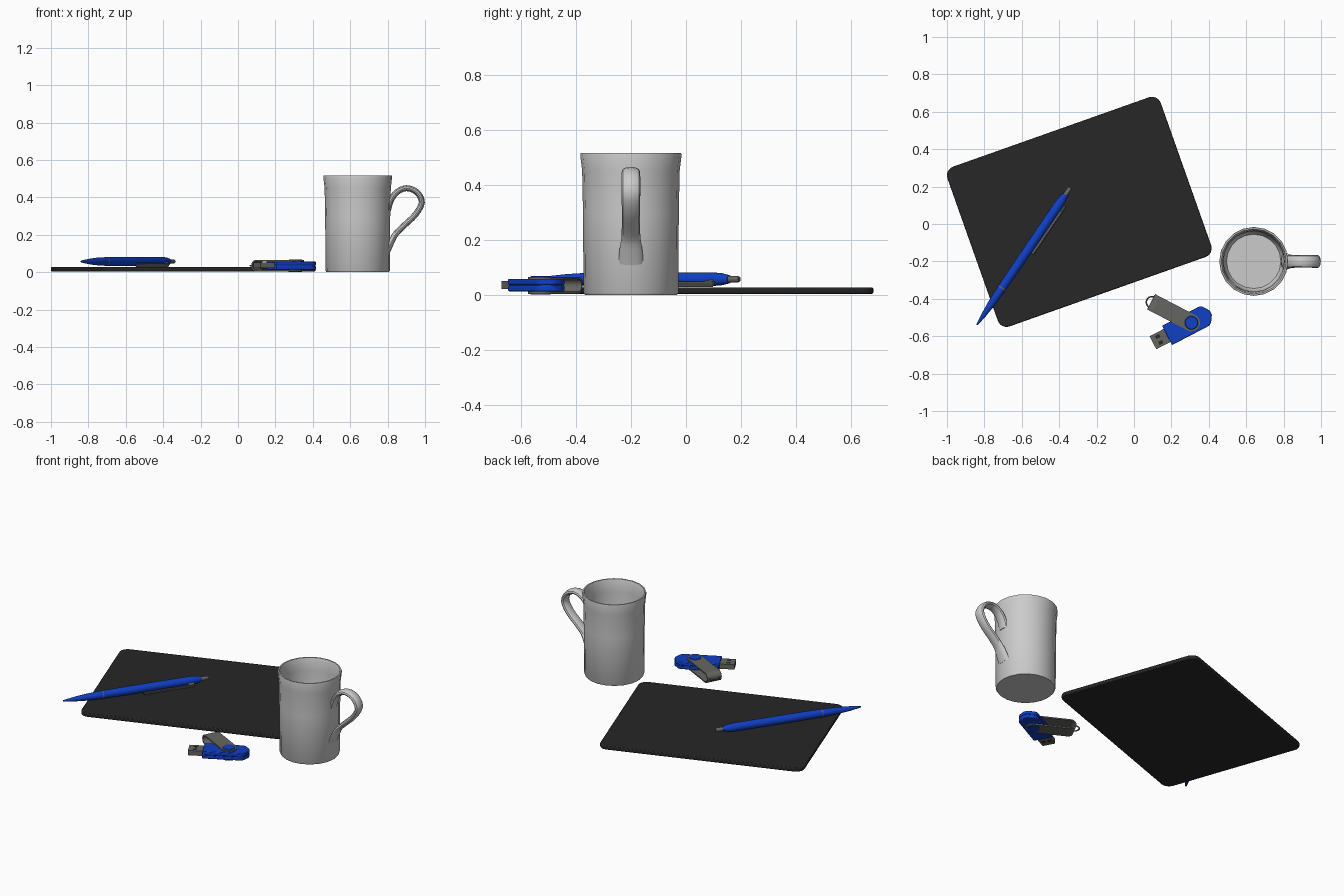
import bpy, bmesh, math
from mathutils import Matrix, Vector

if "Cube" in bpy.data.objects:
    bpy.data.objects.remove(bpy.data.objects["Cube"])


def material(name, rgb):
    m = bpy.data.materials.new(name)
    m.diffuse_color = (*rgb, 1)
    m.use_nodes = True
    m.node_tree.nodes["Principled BSDF"].inputs["Base Color"].default_value = m.diffuse_color
    return m


BLUE = material("blue", (0.005, 0.05, 0.55))
BLACK = material("black", (0.02, 0.02, 0.02))
METAL = material("dark_metal", (0.13, 0.13, 0.12))


def finish(name, bm, mat=None, matrix=Matrix(), bevel=0, segments=2, angle=35):
    bmesh.ops.remove_doubles(bm, verts=bm.verts, dist=1e-5)
    bmesh.ops.recalc_face_normals(bm, faces=bm.faces)
    me = bpy.data.meshes.new(name)
    bm.to_mesh(me)
    bm.free()
    ob = bpy.data.objects.new(name, me)
    bpy.context.collection.objects.link(ob)
    ob.matrix_world = matrix
    if mat:
        me.materials.append(mat)
    if bevel:
        b = ob.modifiers.new("bevel", 'BEVEL')
        b.width, b.segments, b.limit_method = bevel, segments, 'ANGLE'
        b.angle_limit = math.radians(50)
    bpy.ops.object.select_all(action='DESELECT')
    ob.select_set(True)
    bpy.context.view_layer.objects.active = ob
    bpy.ops.object.shade_smooth_by_angle(angle=math.radians(angle))
    return ob


def skin(bm, rings, closed_ring=True):
    for a, b in zip(rings, rings[1:]):
        n = len(a)
        for i in range(n):
            bm.faces.new((a[i], a[(i + 1) % n], b[(i + 1) % n], b[i]))


def lathe(name, profile, sides, mat=None, matrix=Matrix()):
    bm = bmesh.new()
    rings = [[bm.verts.new((r * math.cos(math.tau * i / sides), r * math.sin(math.tau * i / sides), z))
              for i in range(sides)] for r, z in profile]
    skin(bm, rings)
    return finish(name, bm, mat, matrix)


def prism(name, outline, z0, z1, mat=None, matrix=Matrix(), bevel=0):
    bm = bmesh.new()
    rings = [[bm.verts.new((x, y, z)) for x, y in outline] for z in (z0, z1)]
    skin(bm, rings)
    for r in rings:
        bm.faces.new(r)
    return finish(name, bm, mat, matrix, bevel)


def arc(cx, cy, r, a0, a1, n):
    return [(cx + r * math.cos(math.radians(a0 + (a1 - a0) * i / n)),
             cy + r * math.sin(math.radians(a0 + (a1 - a0) * i / n))) for i in range(n + 1)]


def rect(x0, x1, y0, y1):
    return [(x0, y0), (x1, y0), (x1, y1), (x0, y1)]


def place(x, y, degrees):
    return Matrix.Translation((x, y, 0)) @ Matrix.Rotation(math.radians(degrees), 4, 'Z')


def spline(pts, steps):
    pts = [Vector(p) for p in pts]
    ext = [2 * pts[0] - pts[1]] + pts + [2 * pts[-1] - pts[-2]]
    out = []
    for p0, p1, p2, p3 in zip(ext, ext[1:], ext[2:], ext[3:]):
        for k in range(steps):
            t = k / steps
            out.append(0.5 * (2 * p1 + (p2 - p0) * t + (2 * p0 - 5 * p1 + 4 * p2 - p3) * t * t
                              + (3 * p1 - p0 - 3 * p2 + p3) * t ** 3))
    return out + [pts[-1]]


# Mouse pad: rounded rectangle
hw, hh, r = 0.605, 0.453, 0.05
pad = [p for sx, sy, a in ((1, 1, 0), (-1, 1, 90), (-1, -1, 180), (1, -1, 270))
       for p in arc(sx * (hw - r), sy * (hh - r), r, a, a + 90, 6)]
prism("mouse_pad", pad, 0.004, 0.027, BLACK, place(-0.2925, 0.065, 19.5), 0.005)

# Mug body
MUG = Matrix.Translation((0.64, -0.2, 0))
lathe("mug_body", [(0, 0), (0.167, 0), (0.172, 0.008), (0.174, 0.3), (0.177, 0.45), (0.184, 0.508),
                   (0.182, 0.516), (0.174, 0.516), (0.166, 0.49), (0.162, 0.44), (0.157, 0.05),
                   (0.145, 0.03), (0, 0.03)], 20, None, MUG)

# Mug handle: flat oval swept along a loop (x, z, half width)
path = spline([(0.802, 0.33, 0.034), (0.816, 0.38, 0.034), (0.848, 0.427, 0.033), (0.901, 0.449, 0.033),
               (0.957, 0.427, 0.034), (0.983, 0.372, 0.034), (0.948, 0.307, 0.033),
               (0.893, 0.254, 0.033), (0.845, 0.206, 0.035), (0.82, 0.16, 0.042), (0.80, 0.115, 0.045)], 3)
bm = bmesh.new()
rings = []
for i, p in enumerate(path):
    t = path[min(i + 1, len(path) - 1)] - path[max(i - 1, 0)]
    n = Vector((-t.y, t.x)).normalized()
    ring = []
    for k in range(12):
        a = math.tau * k / 12
        o = 0.016 * math.cos(a)
        ring.append(bm.verts.new((p.x + n.x * o, -0.2 + p.z * math.sin(a), p.y + n.y * o)))
    rings.append(ring)
skin(bm, rings)
bm.faces.new(rings[0])
bm.faces.new(rings[-1])
finish("mug_handle", bm)

# Pen: local z runs tip to button, local x points at the clip
d = Vector((0.562, 0.827, 0)).normalized()
c = (Vector((d.y, -d.x, 0)) * 0.87 + Vector((0, 0, -0.5))).normalized()
y = d.cross(c)
PEN = Matrix.Translation((-0.84, -0.54, 0.057)) @ Matrix((c, y, d)).transposed().to_4x4()
lathe("pen_lower_barrel", [(0, 0), (0.004, 0), (0.007, 0.02), (0.013, 0.065), (0.019, 0.13),
                           (0.022, 0.19), (0.023, 0.236), (0, 0.236)], 20, BLUE, PEN)
lathe("pen_ring", [(0, 0.235), (0.0235, 0.235), (0.0235, 0.243), (0, 0.243)], 20, METAL, PEN)
lathe("pen_upper_barrel", [(0, 0.242), (0.0235, 0.242), (0.025, 0.4), (0.025, 0.77), (0.022, 0.81),
                           (0.015, 0.842), (0, 0.842)], 20, BLUE, PEN)
lathe("pen_button", [(0, 0.84), (0.012, 0.84), (0.012, 0.88), (0.009, 0.887), (0, 0.887)], 16, METAL, PEN)
prism("pen_clip", rect(0.033, 0.041, -0.011, 0.011), 0.48, 0.79, METAL, PEN, 0.003)
prism("pen_clip_mount", rect(0.015, 0.037, -0.009, 0.009), 0.755, 0.79, METAL, PEN)

# USB stick: body halves around a thin seam, rounded rear end
USB = place(0.307, -0.528, 27.5)


def stick(inset):
    h = 0.058 - inset
    return ([(-0.147 + inset, h), (-0.147 + inset, -h), (0.07, -h)]
            + arc(0.068, -h + 0.035, 0.035, -80, -35, 3)
            + [(0.117 - inset, -0.012), (0.117 - inset, 0.012)]
            + arc(0.068, h - 0.035, 0.035, 35, 80, 3) + [(0.07, h)])


prism("usb_body_lower", stick(0), 0.013, 0.034, BLUE, USB, 0.004)
prism("usb_body_seam", stick(0.003), 0.03, 0.041, BLUE, USB)
prism("usb_body_upper", stick(0), 0.037, 0.058, BLUE, USB, 0.004)

# USB connector with two dark windows on each side
prism("usb_connector", rect(-0.232, -0.14, -0.039, 0.039), 0.021, 0.051, METAL, USB)
for side in (-1, 1):
    for label, z in (("top", 0.051), ("bottom", 0.021)):
        prism("connector_window_" + label, rect(-0.205, -0.182, side * 0.018 - 0.009, side * 0.018 + 0.009),
              z - 0.0006, z + 0.0006, BLACK, USB)

# Swivel cover: two round-ended plates joined by a bend
COVER = place(0.307, -0.528, 152.5)
plate = arc(0, 0, 0.046, 90, 270, 14) + [(0.212, -0.046), (0.212, 0.046)]
for label, z in (("lower", 0.004), ("upper", 0.058)):
    prism("swivel_plate_" + label, plate, z, z + 0.008, METAL, COVER)
bend = arc(0.212, 0.035, 0.031, -90, 90, 10) + arc(0.212, 0.035, 0.023, 90, -90, 10)
prism("swivel_bend", bend, -0.046, 0.046, METAL, COVER @ Matrix.Rotation(math.pi / 2, 4, 'X'))
lathe("swivel_pivot", [(0, 0.002), (0.036, 0.002), (0.036, 0.066), (0.033, 0.069), (0, 0.069)], 24, BLUE,
      Matrix.Translation((0.307, -0.528, 0)))

# Key loop on the bend
bm = bmesh.new()
rings = []
for i in range(13):
    a = math.radians(-90 + 15 * i)
    rings.append([bm.verts.new((0.238 + (0.03 + 0.004 * math.cos(b)) * math.cos(a),
                                (0.03 + 0.004 * math.cos(b)) * math.sin(a), 0.035 + 0.004 * math.sin(b)))
                  for b in [math.tau * k / 8 for k in range(8)]])
skin(bm, rings)
bm.faces.new(rings[0])
bm.faces.new(rings[-1])
finish("key_loop", bm, METAL, COVER)
